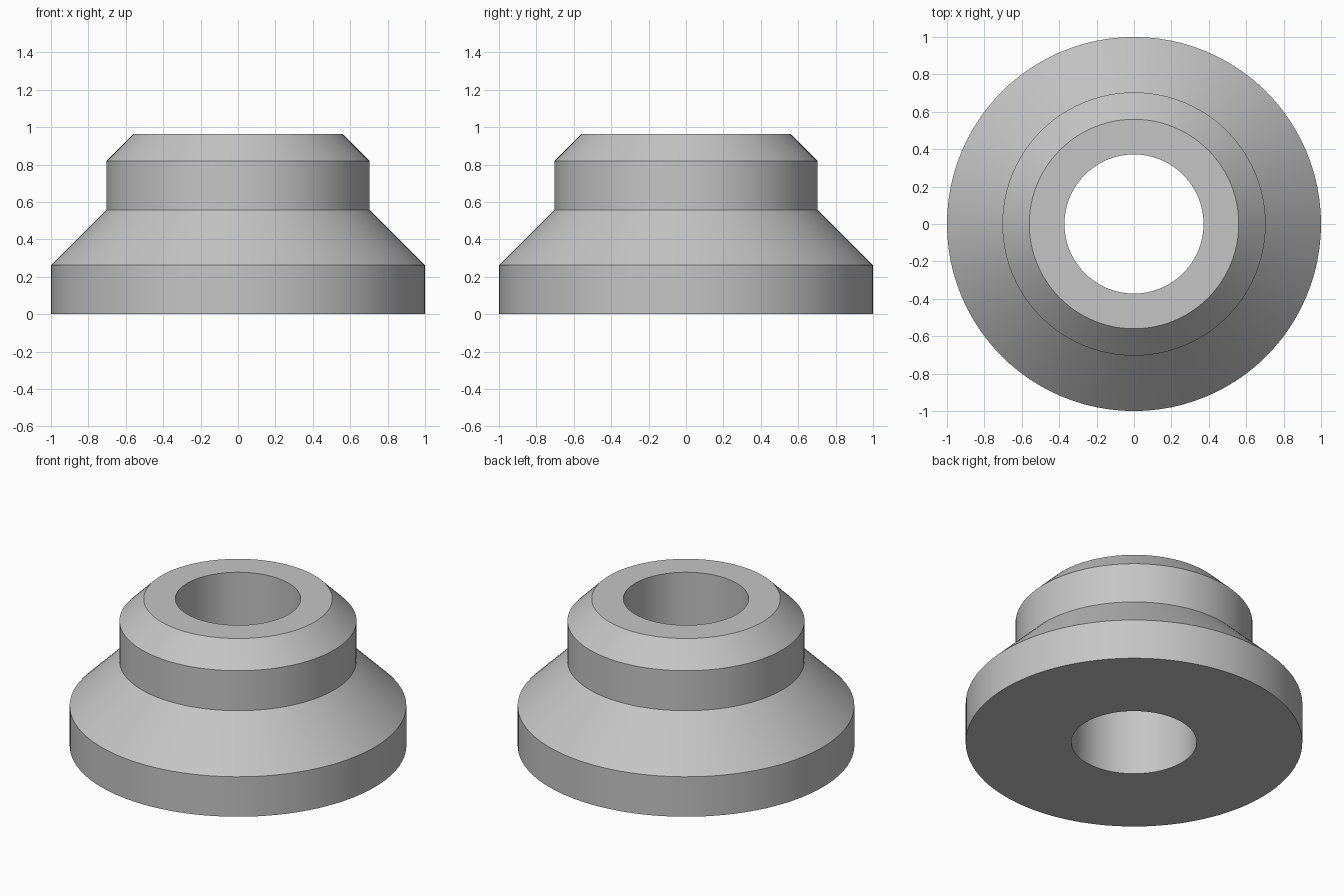
import bpy, bmesh, math

if "Cube" in bpy.data.objects:
    bpy.data.objects.remove(bpy.data.objects["Cube"])

SEGMENTS = 96

# Closed cross-section (radius, height), from the bore foot outwards and up
PROFILE = [
    (0.372, 0.0), (1.0, 0.0),        # underside
    (1.0, 0.262), (0.704, 0.557),    # flange rim and lower cone
    (0.704, 0.819), (0.56, 0.963),   # collar and top chamfer
    (0.372, 0.963),                  # top ring, then the through bore
]

# Plain grey finish
grey = bpy.data.materials.new("grey")
grey.diffuse_color = (0.56, 0.56, 0.56, 1.0)
grey.use_nodes = True
grey.node_tree.nodes["Principled BSDF"].inputs["Base Color"].default_value = grey.diffuse_color

# Stepped bushing: revolve the section around z
bm = bmesh.new()
rings = []
for i in range(SEGMENTS):
    a = 2 * math.pi * i / SEGMENTS
    rings.append([bm.verts.new((r * math.cos(a), r * math.sin(a), z)) for r, z in PROFILE])
for i in range(SEGMENTS):
    here, nxt = rings[i], rings[(i + 1) % SEGMENTS]
    for j in range(len(PROFILE)):
        k = (j + 1) % len(PROFILE)
        bm.faces.new((here[j], nxt[j], nxt[k], here[k]))
bmesh.ops.recalc_face_normals(bm, faces=bm.faces)

mesh = bpy.data.meshes.new("stepped_bushing")
bm.to_mesh(mesh)
bm.free()
mesh.materials.append(grey)
bushing = bpy.data.objects.new("stepped_bushing", mesh)
bpy.context.collection.objects.link(bushing)

# Smooth round walls, crisp step edges
bpy.context.view_layer.objects.active = bushing
bushing.select_set(True)
bpy.ops.object.shade_smooth_by_angle(angle=math.radians(30))
